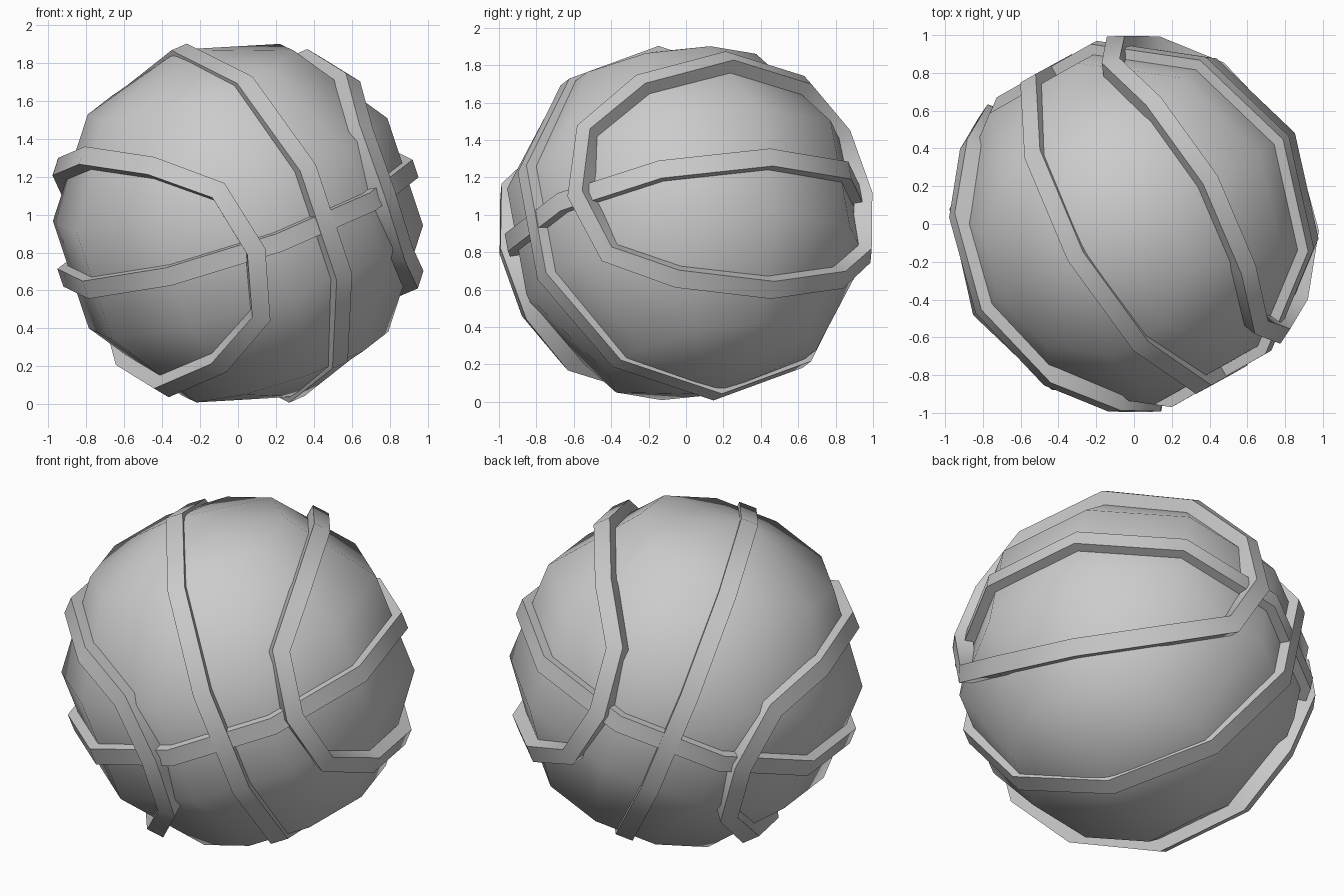
import bpy, bmesh
from math import sin, cos, atan2, radians
from mathutils import Vector, Matrix

if "Cube" in bpy.data.objects:
    bpy.data.objects.remove(bpy.data.objects["Cube"])

# Tilted frame of the ball: X = seam crossing, Y = loop centre, Z = pole
CENTER = Vector((0, 0, 0.955))
px = Vector((0.492, -0.871, 0.005)).normalized()
pz = Vector((-0.305, -0.185, 0.936))
pz = (pz - px * pz.dot(px)).normalized()
py = pz.cross(px)
FRAME = Matrix.Translation(CENTER) @ Matrix((px, py, pz)).transposed().to_4x4()


def finish(bm, name, angle):
    bmesh.ops.recalc_face_normals(bm, faces=bm.faces)
    bm.transform(FRAME)
    me = bpy.data.meshes.new(name)
    bm.to_mesh(me)
    bm.free()
    ob = bpy.data.objects.new(name, me)
    bpy.context.collection.objects.link(ob)
    bpy.ops.object.select_all(action='DESELECT')
    ob.select_set(True)
    bpy.context.view_layer.objects.active = ob
    bpy.ops.object.shade_smooth_by_angle(angle=radians(angle))
    return ob


def band(name, dirs, radius, width=0.1, depth=0.1):
    """Closed box-section strip following directions on the sphere."""
    bm = bmesh.new()
    n = len(dirs)
    rings = []
    for i, d in enumerate(dirs):
        side = d.cross(dirs[(i + 1) % n] - dirs[i - 1]).normalized() * width / 2
        top, low = d * radius, d * (radius - depth)
        rings.append([bm.verts.new(v) for v in
                      (top + side, top - side, low - side, low + side)])
    for i in range(n):
        a, b = rings[i], rings[(i + 1) % n]
        for k in range(4):
            j = (k + 1) % 4
            bm.faces.new((a[k], a[j], b[j], b[k]))
    return finish(bm, name, 45)


# Ball body: ten segments, five rings
bm = bmesh.new()
bmesh.ops.create_uvsphere(bm, u_segments=10, v_segments=5, radius=0.98)
v = next(v for v in bm.verts if v.co.xy.length > 0.3)
bm.transform(Matrix.Rotation(radians(18) - atan2(v.co.y, v.co.x), 4, 'Z'))
finish(bm, "ball_body", 80)

# Two straight seams around the whole ball
angles = [radians(18 + 36 * k) for k in range(10)]
band("equator_seam", [Vector((cos(a), sin(a), 0)) for a in angles], 0.99)
band("meridian_seam", [Vector((cos(a), 0, sin(a))) for a in angles], 0.995)

# Two oval seams, one on each side: (angle around, angle from centre)
quarter = [(0, 64.6), (24.1, 61.7), (48.1, 49.5), (90, 41.6)]
half = quarter + [(180 - a, t) for a, t in quarter[-2::-1]]
oval = half + [(360 - a, t) for a, t in half[-2:0:-1]]
for name, s in (("right_oval_seam", 1), ("left_oval_seam", -1)):
    dirs = []
    for a, t in oval:
        a, t = radians(a), radians(t)
        dirs.append(Vector((sin(t) * cos(a), s * cos(t), sin(t) * sin(a))))
    band(name, dirs, 1.01)
